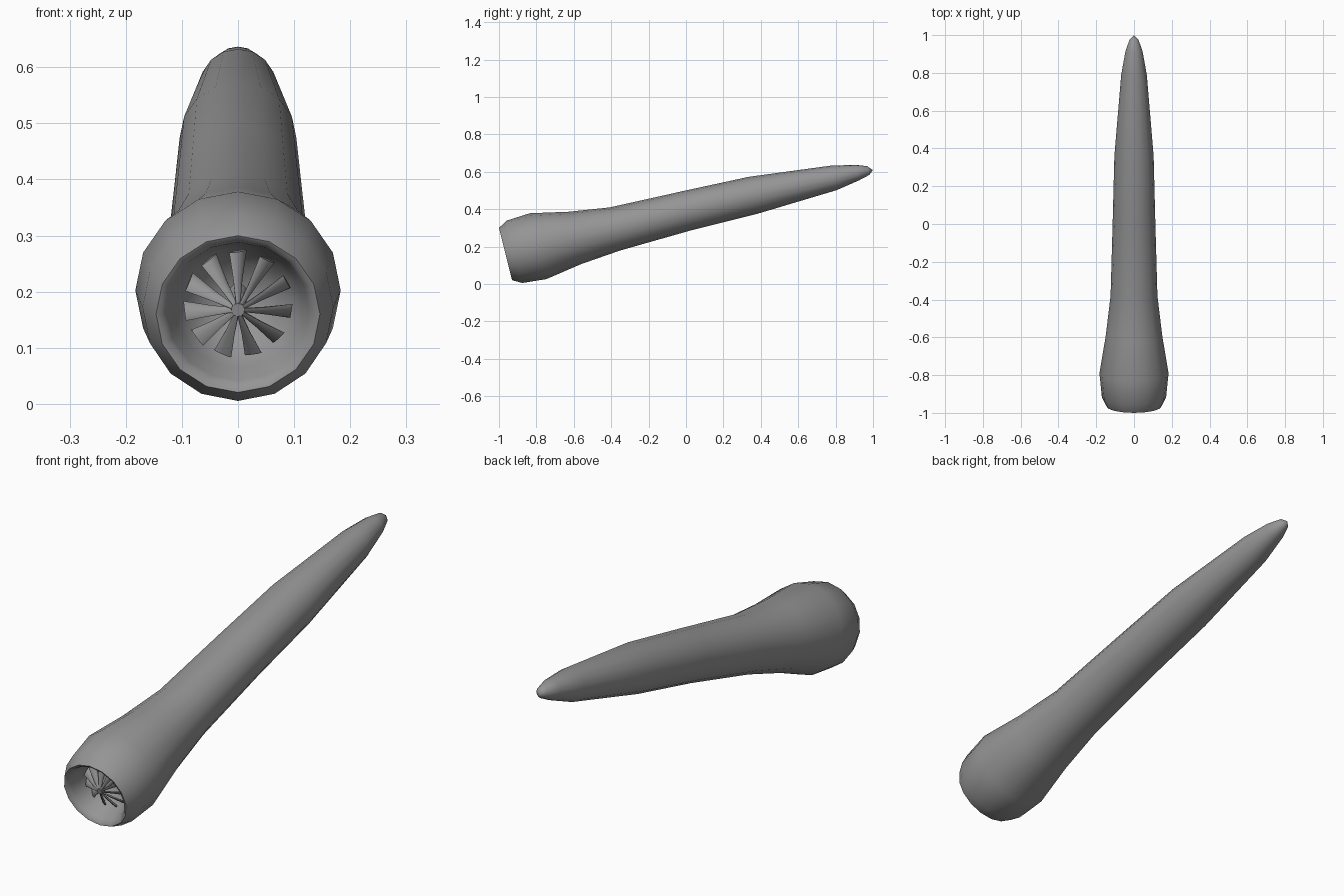
import bpy, bmesh, math
from mathutils import Vector, Matrix

if "Cube" in bpy.data.objects:
    bpy.data.objects.remove(bpy.data.objects["Cube"])

grey = bpy.data.materials.new("mid_grey")
grey.diffuse_color = (0.3, 0.3, 0.3, 1)
grey.use_nodes = True
grey.node_tree.nodes["Principled BSDF"].inputs["Base Color"].default_value = grey.diffuse_color

TILT = math.radians(14)
# local frame: x right, y along the body from the mouth, z up; then tilted
FRAME = Matrix.Translation((0, -0.965, 0.16)) @ Matrix.Rotation(TILT, 4, 'X')
SIDES = 16


def finish(bm, name, angle):
    bmesh.ops.recalc_face_normals(bm, faces=bm.faces)
    bm.transform(FRAME)
    mesh = bpy.data.meshes.new(name)
    bm.to_mesh(mesh)
    bm.free()
    mesh.materials.append(grey)
    obj = bpy.data.objects.new(name, mesh)
    bpy.context.collection.objects.link(obj)
    bpy.ops.object.select_all(action='DESELECT')
    obj.select_set(True)
    bpy.context.view_layer.objects.active = obj
    bpy.ops.object.shade_smooth_by_angle(angle=math.radians(angle))
    return obj


def ring(bm, y, top, bottom, half):
    mid, rad = (top + bottom) / 2, (top - bottom) / 2
    return [bm.verts.new((half * math.sin(a), y, mid + rad * math.cos(a)))
            for a in (math.tau * i / SIDES for i in range(SIDES))]


def bridge(bm, a, b):
    for i in range(len(a)):
        j = (i + 1) % len(a)
        bm.faces.new((a[i], a[j], b[j], b[i]))


# body: hollow mouth (inner bowl) running over the lip and back to the tip
bowl = [(0.14, 0.06), (0.10, 0.098), (0.06, 0.114), (0.02, 0.127), (0.004, 0.135)]
shell = [(0, 0.144, -0.144, 0.146), (0.05, 0.172, -0.172, 0.170),
         (0.18, 0.180, -0.183, 0.183), (0.38, 0.138, -0.150, 0.150),
         (0.60, 0.107, -0.130, 0.124), (1.00, 0.097, -0.117, 0.113),
         (1.36, 0.086, -0.117, 0.104), (1.80, 0.038, -0.097, 0.068),
         (1.93, 0.010, -0.075, 0.045), (1.99, -0.012, -0.060, 0.024)]
bm = bmesh.new()
rings = [ring(bm, y, r, -r, r) for y, r in bowl] + [ring(bm, *s) for s in shell]
for a, b in zip(rings, rings[1:]):
    bridge(bm, a, b)
for loop, y, z in ((rings[0], 0.155, 0), (rings[-1], 2.014, -0.040)):
    pole = bm.verts.new((0, y, z))
    for i in range(SIDES):
        bm.faces.new((loop[i], loop[(i + 1) % SIDES], pole))
finish(bm, "body", 50)

# fan blades: flared, pitched, swept back towards the tips
BLADES = 11
bm = bmesh.new()
for k in range(BLADES):
    spin = Matrix.Rotation(math.tau * k / BLADES, 4, 'Y')
    loops = []
    for r, chord, thick, y, pitch in ((0.008, 0.010, 0.007, 0.035, 55),
                                      (0.050, 0.023, 0.009, 0.055, 45),
                                      (0.096, 0.038, 0.011, 0.078, 35)):
        p = math.radians(pitch)
        loop = []
        for i in range(8):
            a = math.tau * i / 8
            u, v = chord / 2 * math.cos(a), thick / 2 * math.sin(a)
            loop.append(bm.verts.new(spin @ Vector((
                u * math.cos(p) - v * math.sin(p),
                y + u * math.sin(p) + v * math.cos(p), r))))
        loops.append(loop)
    for a, b in zip(loops, loops[1:]):
        bridge(bm, a, b)
    bm.faces.new(loops[0])
    bm.faces.new(loops[-1])
finish(bm, "fan_blades", 45)

# fan hub: small cone-ended spindle in the middle of the mouth
bm = bmesh.new()
bmesh.ops.create_cone(bm, cap_ends=True, segments=12, radius1=0.018,
                      radius2=0.012, depth=0.12,
                      matrix=Matrix.Translation((0, 0.09, 0))
                      @ Matrix.Rotation(math.pi / 2, 4, 'X'))
finish(bm, "fan_hub", 40)
